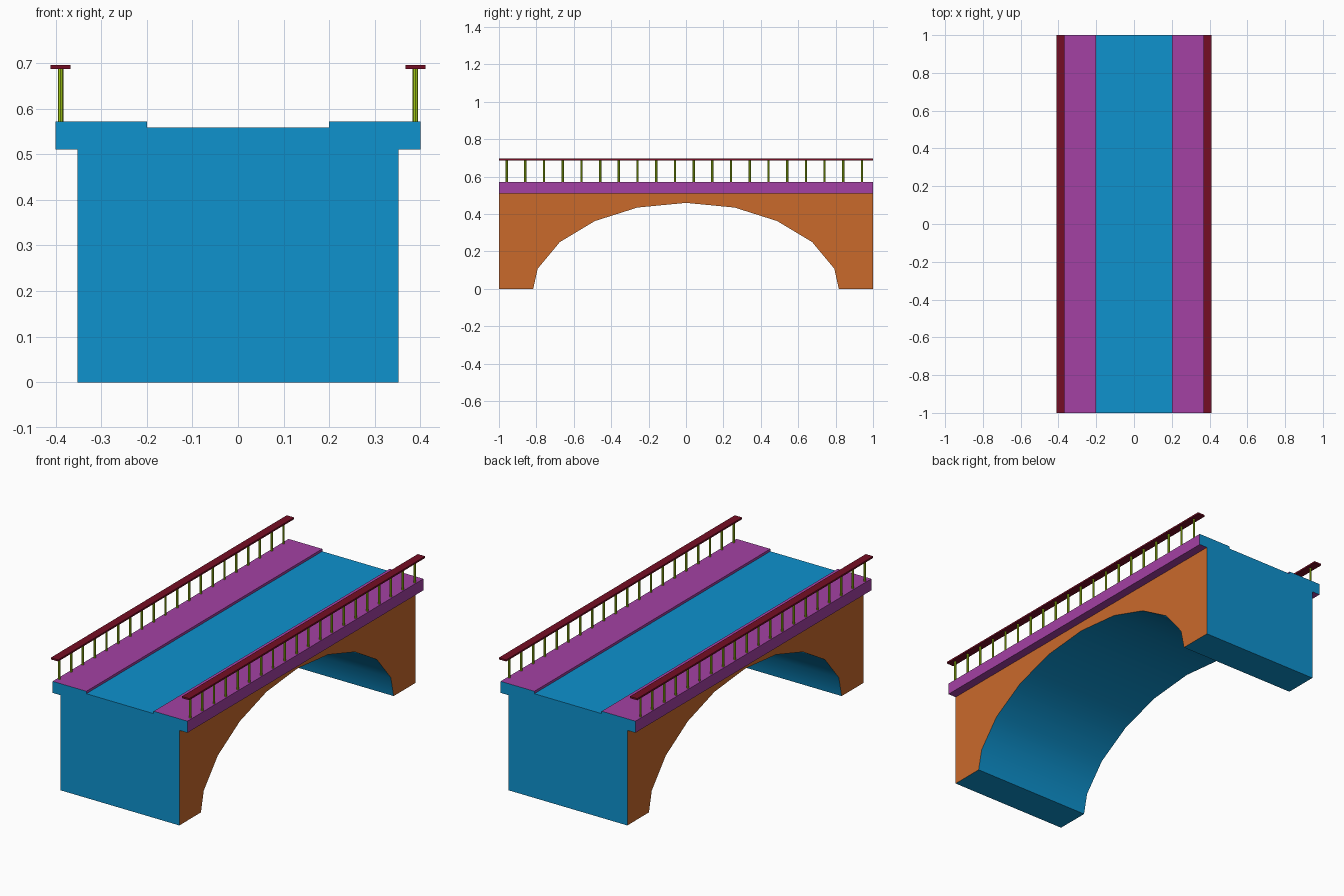
import bpy, bmesh
from mathutils import Matrix, Vector

if "Cube" in bpy.data.objects:
    bpy.data.objects.remove(bpy.data.objects["Cube"])


def material(name, rgb):
    def lin(c):
        c /= 255
        return c / 12.92 if c <= 0.04045 else ((c + 0.055) / 1.055) ** 2.4
    m = bpy.data.materials.new(name)
    m.diffuse_color = (*[lin(c) for c in rgb], 1)
    m.use_nodes = True
    m.node_tree.nodes["Principled BSDF"].inputs["Base Color"].default_value = m.diffuse_color
    return m


BLUE = material("blue", (14, 146, 206))
ORANGE = material("orange", (202, 106, 43))
PURPLE = material("purple", (164, 65, 164))
MAROON = material("dark_red", (117, 13, 36))
LIME = material("lime", (160, 200, 20))


def finish(name, bm, mats, rule=None):
    bmesh.ops.recalc_face_normals(bm, faces=bm.faces)
    if rule:
        for f in bm.faces:
            f.material_index = rule(f.normal, f.calc_center_median())
    mesh = bpy.data.meshes.new(name)
    bm.to_mesh(mesh)
    bm.free()
    for m in mats:
        mesh.materials.append(m)
    ob = bpy.data.objects.new(name, mesh)
    bpy.context.collection.objects.link(ob)
    return ob


def extrude_profile(points, vec):
    """Closed profile swept along vec."""
    bm = bmesh.new()
    face = bm.faces.new([bm.verts.new(p) for p in points])
    new = bmesh.ops.extrude_face_region(bm, geom=[face])["geom"]
    bmesh.ops.translate(bm, vec=vec,
                        verts=[v for v in new if isinstance(v, bmesh.types.BMVert)])
    return bm


def mirror_x(ob):
    ob.modifiers.new("Mirror", "MIRROR").use_axis[0] = True


# Arched body: orange spandrel walls, blue ends and arch underside
half = [(1, 0.51), (1, 0), (0.817, 0), (0.793, 0.108), (0.675, 0.25),
        (0.487, 0.363), (0.26, 0.435)]
outline = half + [(0, 0.46)] + [(-y, z) for y, z in reversed(half)]
body = finish("arch_body",
              extrude_profile([(-0.352, y, z) for y, z in outline], Vector((0.704, 0, 0))),
              [BLUE, ORANGE], lambda n, c: 1 if abs(n.x) > 0.9 else 0)
bpy.context.view_layer.objects.active = body
body.select_set(True)
bpy.ops.object.shade_smooth_by_angle(angle=0.6)
body.select_set(False)

# Deck: raised purple walkways either side of a blue road
side = [(0.4, 0.51), (0.4, 0.572), (0.2, 0.572), (0.2, 0.559)]
section = side + [(-x, z) for x, z in reversed(side)]
finish("deck",
       extrude_profile([(x, -1, z) for x, z in section], Vector((0, 2, 0))),
       [BLUE, PURPLE],
       lambda n, c: 0 if abs(n.y) > 0.5 or (n.z > 0.5 and abs(c.x) < 0.1) else 1)

# Handrails
bm = bmesh.new()
bmesh.ops.create_cube(bm, size=1, matrix=Matrix.Translation((0.389, 0, 0.6915))
                      @ Matrix.Diagonal((0.044, 2, 0.009, 1)))
mirror_x(finish("handrail", bm, [MAROON]))

# Railing posts
bm = bmesh.new()
for i in range(20):
    bmesh.ops.create_cone(bm, cap_ends=True, segments=8, radius1=0.006, radius2=0.006,
                          depth=0.119,
                          matrix=Matrix.Translation((0.389, -0.959 + 0.1 * i, 0.6295)))
mirror_x(finish("railing_posts", bm, [LIME]))
